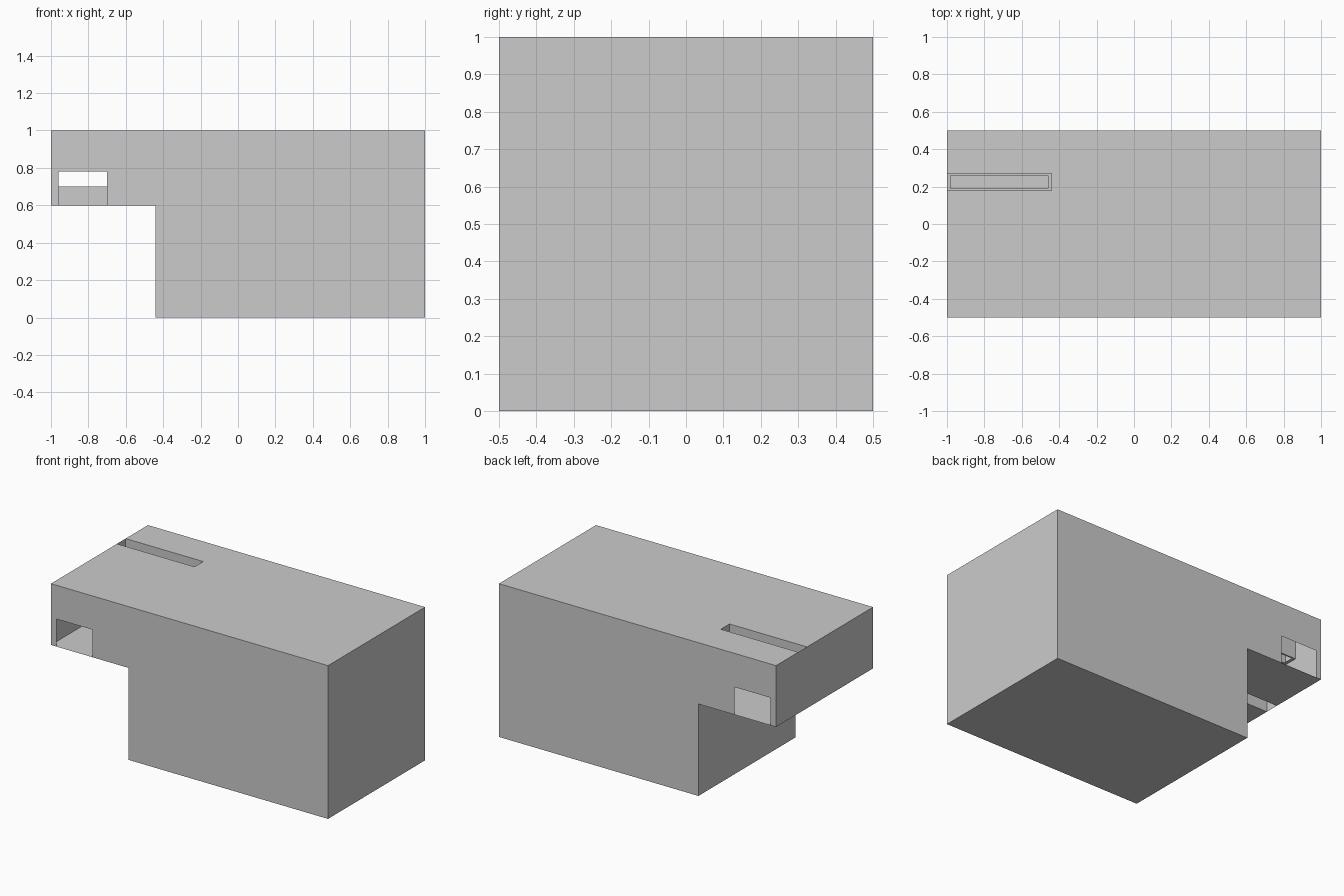
import bpy, bmesh

if "Cube" in bpy.data.objects:
    bpy.data.objects.remove(bpy.data.objects["Cube"])

bm = bmesh.new()


def panel(axis, value, points):
    """Flat face at a fixed coordinate on one axis; points use the other two axes."""
    verts = []
    for p in points:
        co = list(p)
        co.insert(axis, value)
        verts.append(bm.verts.new(co))
    return bm.faces.new(verts)


def rect(u0, u1, v0, v1):
    return [(u0, v0), (u1, v0), (u1, v1), (u0, v1)]


X0, XS, X1 = -1.0, -0.44, 1.0      # arm end, step, right end
Y = 0.5                            # half depth
ZA = 0.6                           # underside of arm
TOP, TOP_IN = (0.18, 0.27), 0.84   # top slot: y range, inner level
LOW, LOW_IN = (0.01, 0.10), 0.70   # underside slot: y range, inner level

# front and back panels with the small opening at the arm's lower edge
side = [(X0, ZA), (-0.96, ZA), (-0.96, 0.78), (-0.70, 0.78), (-0.70, ZA),
        (XS, ZA), (XS, 0), (X1, 0), (X1, 1), (X0, 1)]
for y in (-Y, Y):
    panel(1, y, side)

# top panel, notched by its slot
panel(2, 1, [(X0, -Y), (X1, -Y), (X1, Y), (X0, Y), (X0, TOP[1]),
             (XS, TOP[1]), (XS, TOP[0]), (X0, TOP[0])])

# arm underside: strips either side of its slot, plus edge points of the openings
for ya, yb in ((-Y, LOW[0]), (Y, LOW[1])):
    panel(2, ZA, [(X0, ya), (-0.96, ya), (-0.70, ya), (XS, ya), (XS, yb), (X0, yb)])

# step wall, base, right end and arm end
panel(0, XS, [(-Y, 0), (Y, 0), (Y, ZA), (LOW[1], ZA), (LOW[0], ZA), (-Y, ZA)])
panel(2, 0, rect(XS, X1, -Y, Y))
panel(0, X1, rect(-Y, Y, 0, 1))
panel(0, X0, [(-Y, ZA), (LOW[0], ZA), (LOW[1], ZA), (Y, ZA), (Y, 1),
              (TOP[1], 1), (TOP[0], 1), (-Y, 1)])


# recessed slot walls
def slot(ys, z_out, z_in):
    for y in ys:
        panel(1, y, rect(X0, XS, z_out, z_in))
    panel(0, XS, rect(ys[0], ys[1], z_out, z_in))


slot(TOP, 1, TOP_IN)
slot(LOW, ZA, LOW_IN)
panel(2, LOW_IN, rect(X0, XS, *LOW))

# rim around the opening in the floor of the top slot
outer = rect(X0, XS, *TOP)
inner = rect(-0.98, -0.46, 0.19, 0.26)
for i in range(4):
    j = (i + 1) % 4
    panel(2, TOP_IN, [outer[i], outer[j], inner[j], inner[i]])

bmesh.ops.remove_doubles(bm, verts=bm.verts, dist=1e-4)
bmesh.ops.recalc_face_normals(bm, faces=bm.faces)
mesh = bpy.data.meshes.new("hollow_block")
bm.to_mesh(mesh)
bm.free()
bpy.context.collection.objects.link(bpy.data.objects.new("hollow_block", mesh))
